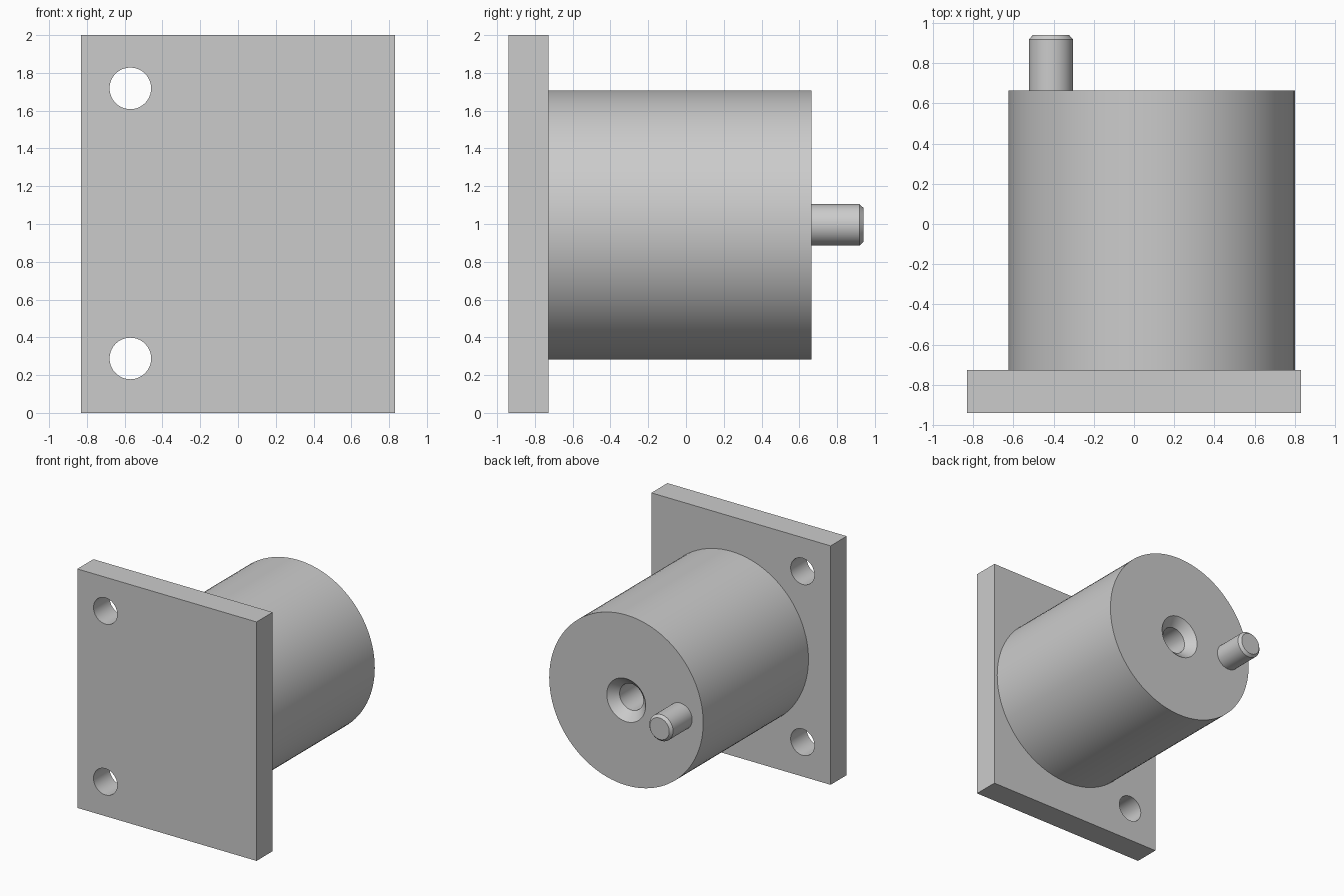
import bpy
import bmesh
import math
from mathutils import Vector

cube = bpy.data.objects.get("Cube")
if cube:
    bpy.data.objects.remove(cube, do_unlink=True)

# Single plain grey metal
GREY = (0.6, 0.6, 0.6, 1.0)
metal = bpy.data.materials.new("grey metal")
metal.use_nodes = True
metal.diffuse_color = GREY
metal.node_tree.nodes["Principled BSDF"].inputs["Base Color"].default_value = GREY

AXIS_Z = 0.995      # height of the body axis
BODY_X = 0.088      # body sits off the plate centre
PLATE_BACK = -0.727
BODY_END = 0.665
HOLE_R = 0.11


def add_object(name, bm):
    """Turn a bmesh into a grey object."""
    bmesh.ops.recalc_face_normals(bm, faces=bm.faces)
    mesh = bpy.data.meshes.new(name)
    bm.to_mesh(mesh)
    bm.free()
    mesh.materials.append(metal)
    obj = bpy.data.objects.new(name, mesh)
    bpy.context.collection.objects.link(obj)
    return obj


def smooth(obj):
    bpy.ops.object.select_all(action='DESELECT')
    obj.select_set(True)
    bpy.context.view_layer.objects.active = obj
    bpy.ops.object.shade_smooth_by_angle(angle=math.radians(30))


def lathe(name, x, z, profile, steps=96):
    """Revolve (radius, y) points about an axis along y."""
    bm = bmesh.new()
    verts = [bm.verts.new((x + r, y, z)) for r, y in profile]
    edges = [bm.edges.new(pair) for pair in zip(verts, verts[1:])]
    bmesh.ops.spin(bm, geom=verts + edges, cent=Vector((x, 0, z)),
                   axis=Vector((0, 1, 0)), angle=math.tau, steps=steps)
    bmesh.ops.remove_doubles(bm, verts=bm.verts, dist=1e-5)
    return add_object(name, bm)


# Mounting plate
bm = bmesh.new()
bmesh.ops.create_cube(bm, size=1)
bmesh.ops.scale(bm, vec=(1.66, PLATE_BACK + 0.94, 2), verts=bm.verts)
bmesh.ops.translate(bm, vec=(0, (PLATE_BACK - 0.94) / 2, 1), verts=bm.verts)
plate = add_object("mounting_plate", bm)

# Two bolt holes through the plate
for z in (0.288, 1.718):
    cutter = lathe("hole_cutter", -0.57, z,
                   [(0, -1.1), (HOLE_R, -1.1), (HOLE_R, -0.6), (0, -0.6)], 64)
    cutter.hide_render = True
    cut = plate.modifiers.new("bolt hole", 'BOOLEAN')
    cut.operation = 'DIFFERENCE'
    cut.solver = 'EXACT'
    cut.object = cutter
    bpy.context.view_layer.objects.active = plate
    bpy.ops.object.modifier_apply(modifier=cut.name)
    bpy.data.objects.remove(cutter, do_unlink=True)
smooth(plate)

# Cylindrical body with a countersunk blind hole in its end
body = lathe("cylinder_body", BODY_X, AXIS_Z, [
    (0, PLATE_BACK), (0.713, PLATE_BACK), (0.713, BODY_END),
    (0.18, BODY_END), (HOLE_R, BODY_END - 0.07),
    (HOLE_R, 0), (0, -0.06)])
smooth(body)

# Chamfered locating pin
pin = lathe("locating_pin", -0.413, AXIS_Z, [
    (0, BODY_END - 0.02), (HOLE_R, BODY_END - 0.02), (HOLE_R, 0.918),
    (0.09, 0.94), (0, 0.94)], 64)
smooth(pin)
